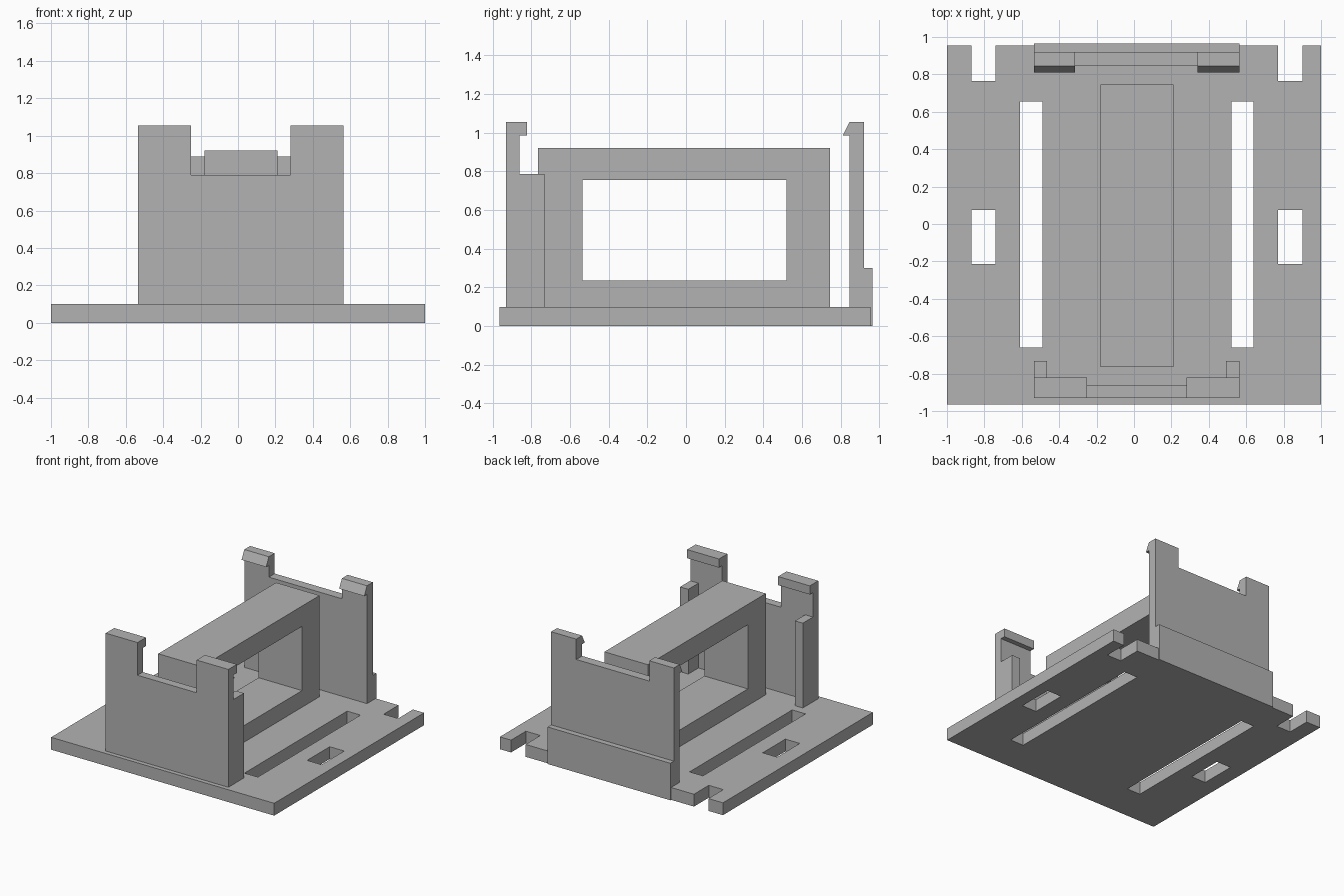
import bpy
import bmesh
from mathutils import Vector

old = bpy.data.objects.get("Cube")
if old:
    bpy.data.objects.remove(old, do_unlink=True)

grey = bpy.data.materials.new("plain grey")
grey.use_nodes = True
colour = (0.45, 0.45, 0.45, 1)
grey.diffuse_color = colour
grey.node_tree.nodes["Principled BSDF"].inputs["Base Color"].default_value = colour


def rect(a0, a1, b0, b1):
    return [(a0, b0), (a1, b0), (a1, b1), (a0, b1)]


def extrude(name, loops, axis, lo, hi):
    """Fill outline loops (the later ones are holes) and extrude along an axis."""
    place = {"x": lambda a, b: (lo, a, b),
             "y": lambda a, b: (a, lo, b),
             "z": lambda a, b: (a, b, lo)}[axis]
    bm = bmesh.new()
    edges = []
    for loop in loops:
        verts = [bm.verts.new(place(a, b)) for a, b in loop]
        edges += [bm.edges.new((v, verts[i - 1])) for i, v in enumerate(verts)]
    bmesh.ops.triangle_fill(bm, edges=edges, use_beauty=True)
    geom = bmesh.ops.extrude_face_region(bm, geom=bm.faces[:])["geom"]
    step = Vector([hi - lo if c == axis else 0 for c in "xyz"])
    bmesh.ops.translate(bm, vec=step,
                        verts=[g for g in geom if isinstance(g, bmesh.types.BMVert)])
    bmesh.ops.recalc_face_normals(bm, faces=bm.faces[:])
    mesh = bpy.data.meshes.new(name)
    bm.to_mesh(mesh)
    bm.free()
    mesh.materials.append(grey)
    obj = bpy.data.objects.new(name, mesh)
    bpy.context.collection.objects.link(obj)


# Main levels and widths
LEFT, RIGHT = -0.535, 0.565
FLOOR, TOP, HOOK = 0.1, 1.055, 0.985
FRONT, BACK = -0.965, 0.955

# Base plate with open rear notches, long slots, short slots and a lug recess
outline = [(-1, FRONT), (1, FRONT), (1, BACK),
           (0.9, BACK), (0.9, 0.765), (0.77, 0.765), (0.77, BACK),
           (RIGHT, BACK), (RIGHT, 0.92), (LEFT, 0.92), (LEFT, BACK),
           (-0.74, BACK), (-0.74, 0.765), (-0.87, 0.765), (-0.87, BACK), (-1, BACK)]
holes = [rect(-0.61, -0.49, -0.66, 0.655), rect(0.52, 0.64, -0.66, 0.655),
         rect(-0.87, -0.74, -0.215, 0.075), rect(0.77, 0.9, -0.215, 0.075)]
extrude("base_plate", [outline] + holes, "z", 0, FLOOR)

# Central rectangular frame
extrude("centre_frame", [rect(-0.765, 0.745, FLOOR, 0.92),
                         rect(-0.535, 0.52, 0.235, 0.755)], "x", -0.18, 0.21)


# Upright walls, each with a gap between two posts
def wall(name, gap_left, gap_right, gap_z, y0, y1):
    extrude(name, [[(LEFT, FLOOR), (RIGHT, FLOOR), (RIGHT, TOP), (gap_right, TOP),
                    (gap_right, gap_z), (gap_left, gap_z), (gap_left, TOP),
                    (LEFT, TOP)]], "y", y0, y1)


wall("front_wall", -0.25, 0.28, 0.79, -0.93, -0.862)
wall("back_wall", -0.315, 0.34, 0.89, 0.845, 0.92)

# Inward hooks on the posts
front_hook = rect(-0.862, -0.822, HOOK, TOP)
back_hook = [(0.845, HOOK), (0.845, TOP), (0.81, HOOK)]
for side, front_span, back_span, flange_span in (
        ("right", (LEFT, -0.25), (LEFT, -0.315), (LEFT, -0.465)),
        ("left", (0.28, RIGHT), (0.34, RIGHT), (0.492, RIGHT))):
    extrude("front_hook_" + side, [front_hook], "x", *front_span)
    extrude("back_hook_" + side, [back_hook], "x", *back_span)
    # Side flanges behind the front wall
    extrude("front_flange_" + side, [rect(-0.862, -0.732, FLOOR, 0.787)], "x", *flange_span)

# Thick lug along the foot of the back wall
extrude("back_lug", [rect(0.92, 0.965, 0, 0.3)], "x", LEFT, RIGHT)
